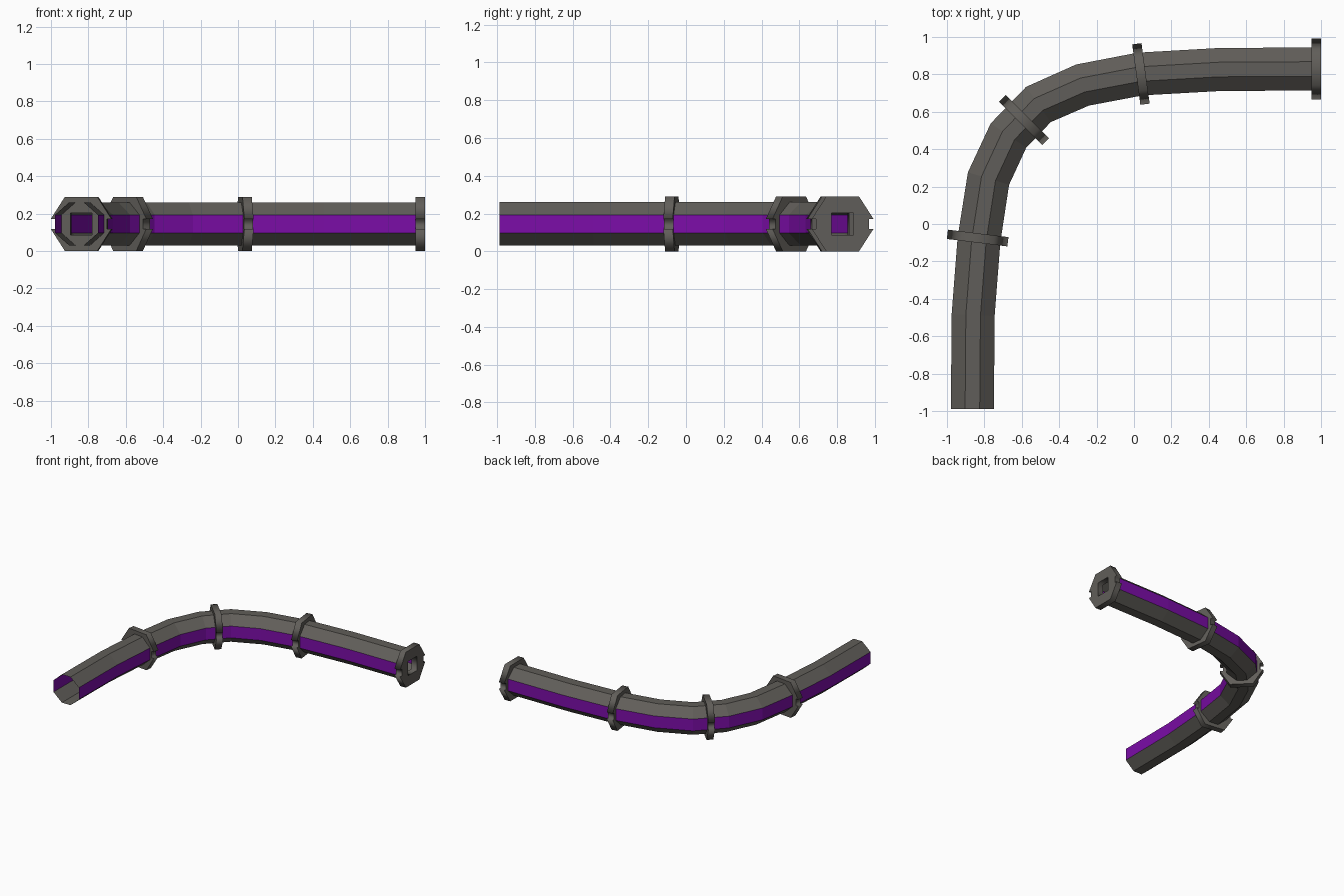
import bpy, bmesh, math
from mathutils import Vector, Matrix

if "Cube" in bpy.data.objects:
    bpy.data.objects.remove(bpy.data.objects["Cube"])

def mat(name, rgb):
    m = bpy.data.materials.new(name)
    m.diffuse_color = (*rgb, 1)
    m.use_nodes = True
    m.node_tree.nodes["Principled BSDF"].inputs["Base Color"].default_value = m.diffuse_color
    return m

GREY = mat("warm dark grey", (0.118, 0.111, 0.100))
PURPLE = mat("purple", (0.20, 0.004, 0.39))
ZC = 0.145
UP = Vector((0, 0, 1))

# Centre line of the bent pipe, seen from above
path = [Vector((x, y, ZC)) for x, y in [
    (-.864, -.988), (-.860, -.487), (-.829, -.086), (-.778, .243), (-.671, .473),
    (-.511, .639), (-.275, .743), (.035, .802), (.457, .826), (.975, .829)]]

def tangent(i):
    if i == 0:
        return Vector((0, 1, 0))
    if i == len(path) - 1:
        return Vector((1, 0, 0))
    a = (path[i] - path[i - 1]).normalized()
    b = (path[i + 1] - path[i]).normalized()
    return (a + b).normalized()

def side(t):
    return Vector((-t.y, t.x, 0))

# Pipe: open eight-sided shell with purple side strips
section = [(.115, -.048), (.115, .048), (.039, .115), (-.039, .115),
           (-.115, .048), (-.115, -.048), (-.039, -.115), (.039, -.115)]
bm = bmesh.new()
loops = []
for i, p in enumerate(path):
    n = side(tangent(i))
    loops.append([bm.verts.new(p + n * u + UP * v) for u, v in section])
for a, b in zip(loops, loops[1:]):
    for k in range(8):
        j = (k + 1) % 8
        f = bm.faces.new((a[k], a[j], b[j], b[k]))
        f.material_index = 1 if k in (0, 4) else 0
# make the shell face outwards
f = bm.faces[:][2]
mid = (path[0] + path[1]) / 2
f.normal_update()
if f.normal.dot(f.calc_center_median() - mid) < 0:
    bmesh.ops.reverse_faces(bm, faces=bm.faces[:])
me = bpy.data.meshes.new("pipe")
bm.to_mesh(me)
bm.free()
me.materials.append(GREY)
me.materials.append(PURPLE)
bpy.context.collection.objects.link(bpy.data.objects.new("pipe", me))

# Collars: notched octagon plates with a square hole
half = [(.087, -.145), (.163, -.027), (.140, -.027), (.140, .027), (.163, .027), (.087, .145)]
outer = half + [(-x, -y) for x, y in half]
h = .058
hole = [(-h, -h), (-h, h), (h, h), (h, -h)]

def collar(name, pos, t):
    cu = bpy.data.curves.new(name, 'CURVE')
    cu.dimensions = '2D'
    cu.fill_mode = 'BOTH'
    cu.extrude = .025
    for pts in (outer, hole):
        s = cu.splines.new('POLY')
        s.points.add(len(pts) - 1)
        for q, (x, y) in zip(s.points, pts):
            q.co = (x, y, 0, 1)
        s.use_cyclic_u = True
    cu.materials.append(GREY)
    ob = bpy.data.objects.new(name, cu)
    bpy.context.collection.objects.link(ob)
    m = Matrix((side(t), UP, t)).transposed().to_4x4()
    m.translation = pos
    ob.matrix_world = m
    bpy.ops.object.select_all(action='DESELECT')
    ob.select_set(True)
    bpy.context.view_layer.objects.active = ob
    bpy.ops.object.convert(target='MESH')

def heading(deg):
    return Vector((math.cos(math.radians(deg)), math.sin(math.radians(deg)), 0))

collar("lower_collar", Vector((-.836, -.075, ZC)), heading(83))
collar("bend_collar", Vector((-.588, .556, ZC)), heading(45))
collar("upper_collar", Vector((.037, .802, ZC)), heading(7.7))
collar("end_collar", Vector((.975, .829, ZC)), heading(0))
